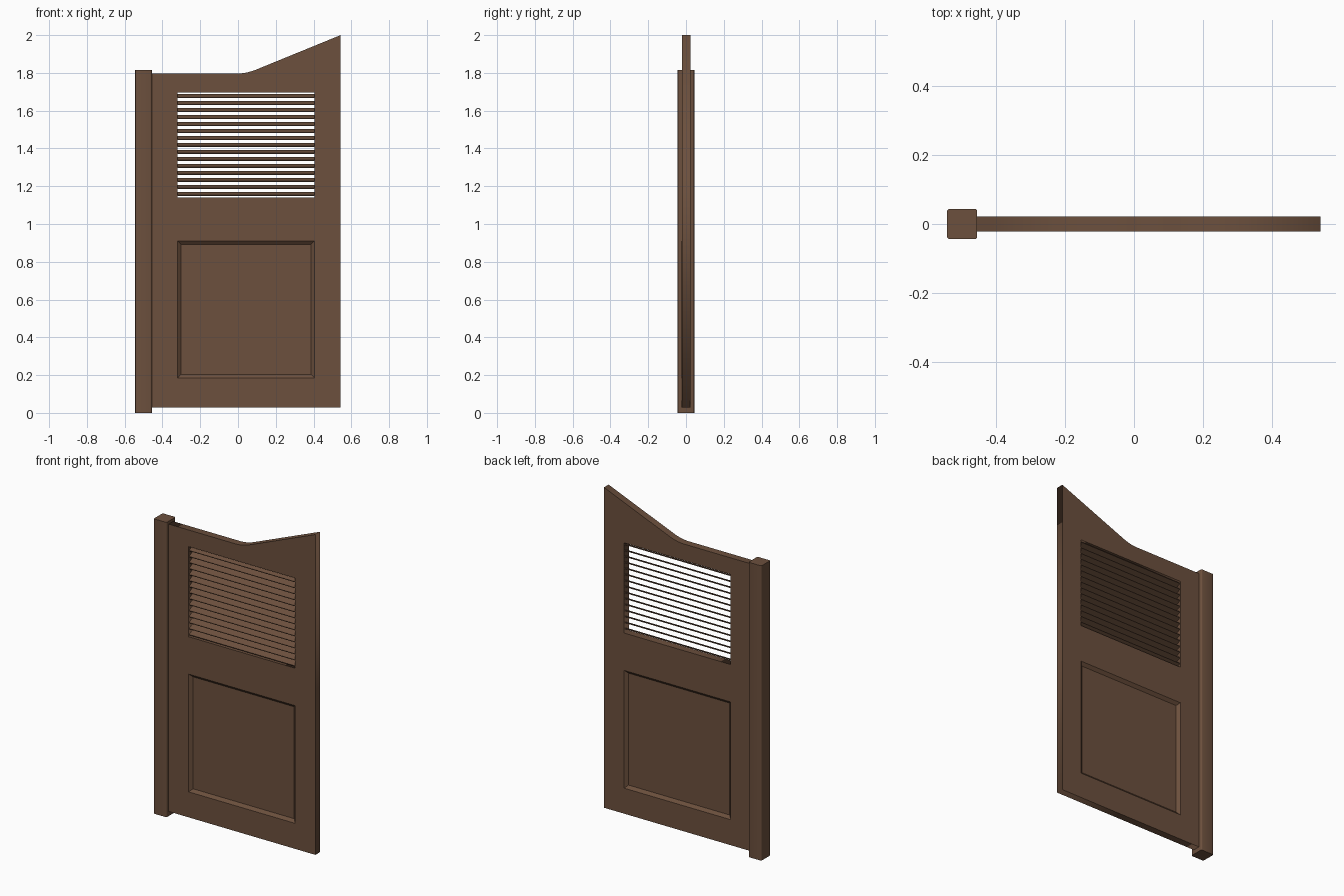
import bpy, bmesh, math
from mathutils import Matrix, Vector

if "Cube" in bpy.data.objects:
    bpy.data.objects.remove(bpy.data.objects["Cube"])

H = 0.0225                      # half thickness of the door leaf
X0, X1 = -0.32, 0.405           # shared sides of both openings
LOUVRE_Z = (1.14, 1.695)
PANEL_Z = (0.185, 0.91)

wood = bpy.data.materials.new("brown_wood")
wood.diffuse_color = (0.15, 0.08, 0.047, 1)
wood.use_nodes = True
wood.node_tree.nodes["Principled BSDF"].inputs["Base Color"].default_value = wood.diffuse_color


def add_mesh(name, bm):
    bmesh.ops.recalc_face_normals(bm, faces=bm.faces[:])
    me = bpy.data.meshes.new(name)
    bm.to_mesh(me)
    bm.free()
    me.materials.append(wood)
    ob = bpy.data.objects.new(name, me)
    bpy.context.collection.objects.link(ob)
    return ob


def box(bm, size, loc, tilt=0.0):
    m = (Matrix.Translation(loc) @ Matrix.Rotation(tilt, 4, 'X')
         @ Matrix.Diagonal((*size, 1)))
    return bmesh.ops.create_cube(bm, size=1, matrix=m)["verts"]


def rect(x0, x1, z0, z1):
    return [(x0, z0), (x1, z0), (x1, z1), (x0, z1)]


# Door leaf: outline with swept top, and two rectangular openings
a, b, c = Vector((0.0, 1.797)), Vector((0.05, 1.797)), Vector((0.11, 1.823))
bend = []
for i in range(9):
    t = i / 8
    bend.append(tuple(a * (1 - t) ** 2 + b * 2 * t * (1 - t) + c * t * t))
outline = [(-0.457, 0.028), (0.543, 0.028), (0.543, 2.0)] + bend[::-1] + [(-0.457, 1.797)]

cu = bpy.data.curves.new("door_outline", 'CURVE')
cu.dimensions = '2D'
cu.fill_mode = 'BOTH'
cu.extrude = H
for pts in (outline, rect(X0, X1, *LOUVRE_Z), rect(X0, X1, *PANEL_Z)):
    sp = cu.splines.new('POLY')
    sp.points.add(len(pts) - 1)
    for p, (x, z) in zip(sp.points, pts):
        p.co = (x, z, 0, 1)
    sp.use_cyclic_u = True
tmp = bpy.data.objects.new("door_outline", cu)
bpy.context.collection.objects.link(tmp)
bpy.context.view_layer.update()
deps = bpy.context.evaluated_depsgraph_get()
bm = bmesh.new()
bm.from_mesh(bpy.data.meshes.new_from_object(tmp.evaluated_get(deps)))
bpy.data.objects.remove(tmp)
bmesh.ops.remove_doubles(bm, verts=bm.verts[:], dist=1e-5)
bmesh.ops.rotate(bm, verts=bm.verts[:], matrix=Matrix.Rotation(math.pi / 2, 3, 'X'))
add_mesh("door_leaf", bm)

# Lower panel: sunk on both sides with sloping borders
bm = bmesh.new()
w, depth = 0.018, 0.016
rings = []
for inset, y in ((w, -H + depth), (0, -H), (0, H), (w, H - depth)):
    pts = rect(X0 + inset, X1 - inset, PANEL_Z[0] + inset, PANEL_Z[1] - inset)
    rings.append([bm.verts.new((x, y, z)) for x, z in pts])
bm.faces.new(rings[0])
bm.faces.new(rings[3])
for r, s in ((rings[0], rings[1]), (rings[2], rings[3])):
    for i in range(4):
        j = (i + 1) % 4
        bm.faces.new((r[i], r[j], s[j], s[i]))
panel = add_mesh("sunken_panel", bm)
# Each side faces outward
bm = bmesh.new()
bm.from_mesh(panel.data)
for f in bm.faces:
    f.normal_update()
    if f.normal.y * f.calc_center_median().y < 0:
        f.normal_flip()
bm.to_mesh(panel.data)
bm.free()

# Louvre slats: front edge lower than the back edge
bm = bmesh.new()
count = 15
pitch = (LOUVRE_Z[1] - LOUVRE_Z[0]) / count
for i in range(count):
    z = LOUVRE_Z[0] + (i + 0.5) * pitch
    box(bm, (X1 - X0, 0.04, 0.005), ((X0 + X1) / 2, 0, z), math.radians(24))
add_mesh("louvre_slats", bm)

# Hinge post with eased upright edges
bm = bmesh.new()
box(bm, (0.088, 0.088, 1.815), (-0.5, 0, 0.9075))
upright = [e for e in bm.edges if abs(e.verts[0].co.z - e.verts[1].co.z) > 1]
bmesh.ops.bevel(bm, geom=upright, offset=0.008, segments=3, profile=0.5, affect='EDGES')
post = add_mesh("hinge_post", bm)
bpy.context.view_layer.objects.active = post
post.select_set(True)
bpy.ops.object.shade_smooth_by_angle(angle=math.radians(35))
